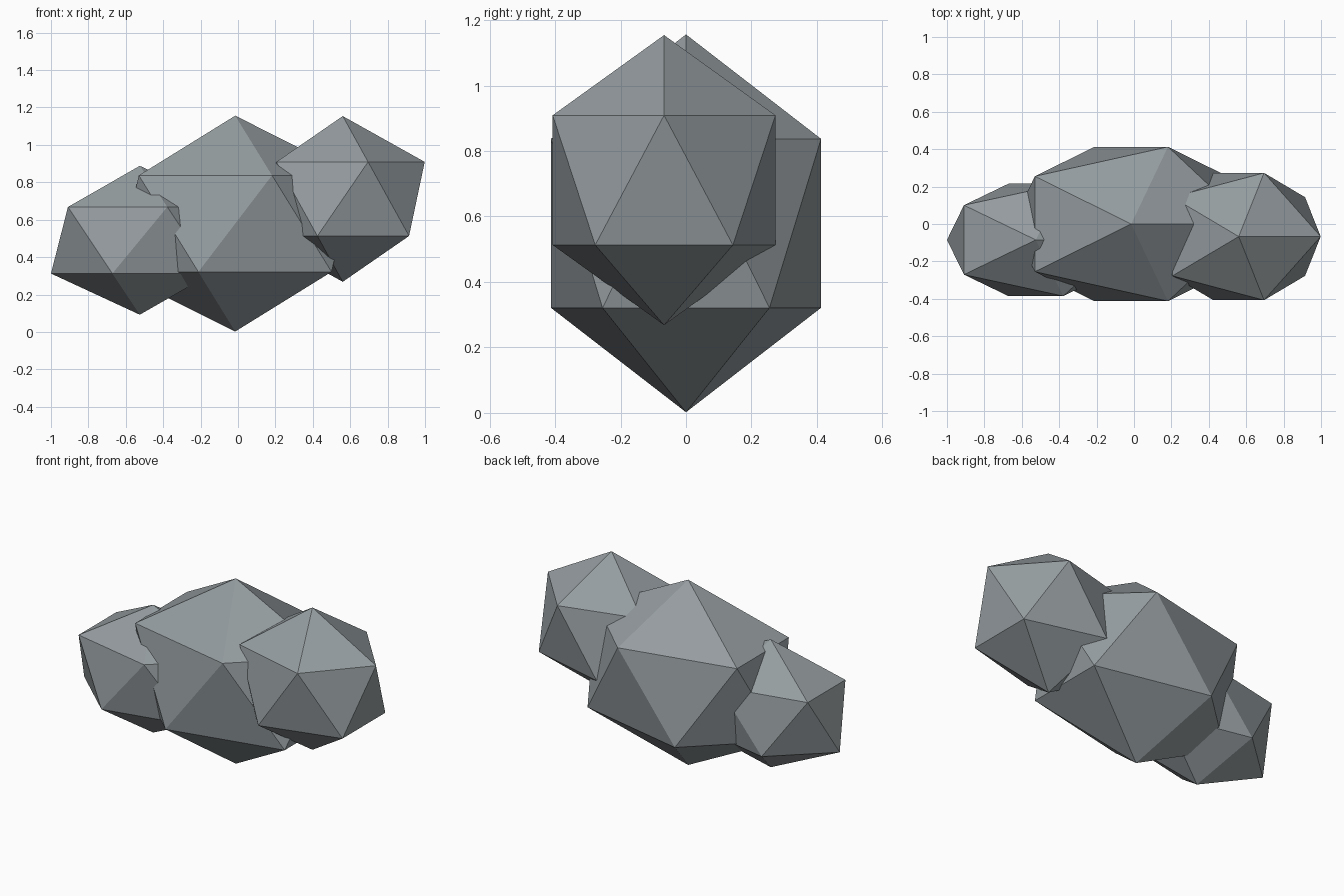
import bpy

if "Cube" in bpy.data.objects:
    bpy.data.objects.remove(bpy.data.objects["Cube"])

# dark storm grey
grey = bpy.data.materials.new("storm_grey")
grey.diffuse_color = (0.30, 0.335, 0.35, 1)
grey.use_nodes = True
grey.node_tree.nodes["Principled BSDF"].inputs["Base Color"].default_value = grey.diffuse_color


def puff(name, centre, radii):
    # twenty-sided lump, stretched along each axis
    bpy.ops.mesh.primitive_ico_sphere_add(subdivisions=1, radius=1, location=centre)
    ob = bpy.context.object
    ob.name = name
    ob.scale = radii
    bpy.ops.object.transform_apply(location=False, rotation=False, scale=True)
    bpy.ops.object.shade_flat()
    ob.data.materials.append(grey)
    return ob


# large middle lump with a smaller one overlapping at each side
puff("middle_puff", (-0.015, 0.0, 0.579), (0.712, 0.485, 0.577))
puff("right_puff", (0.56, -0.067, 0.711), (0.49, 0.40, 0.443))
puff("left_puff", (-0.525, -0.085, 0.490), (0.531, 0.353, 0.398))
